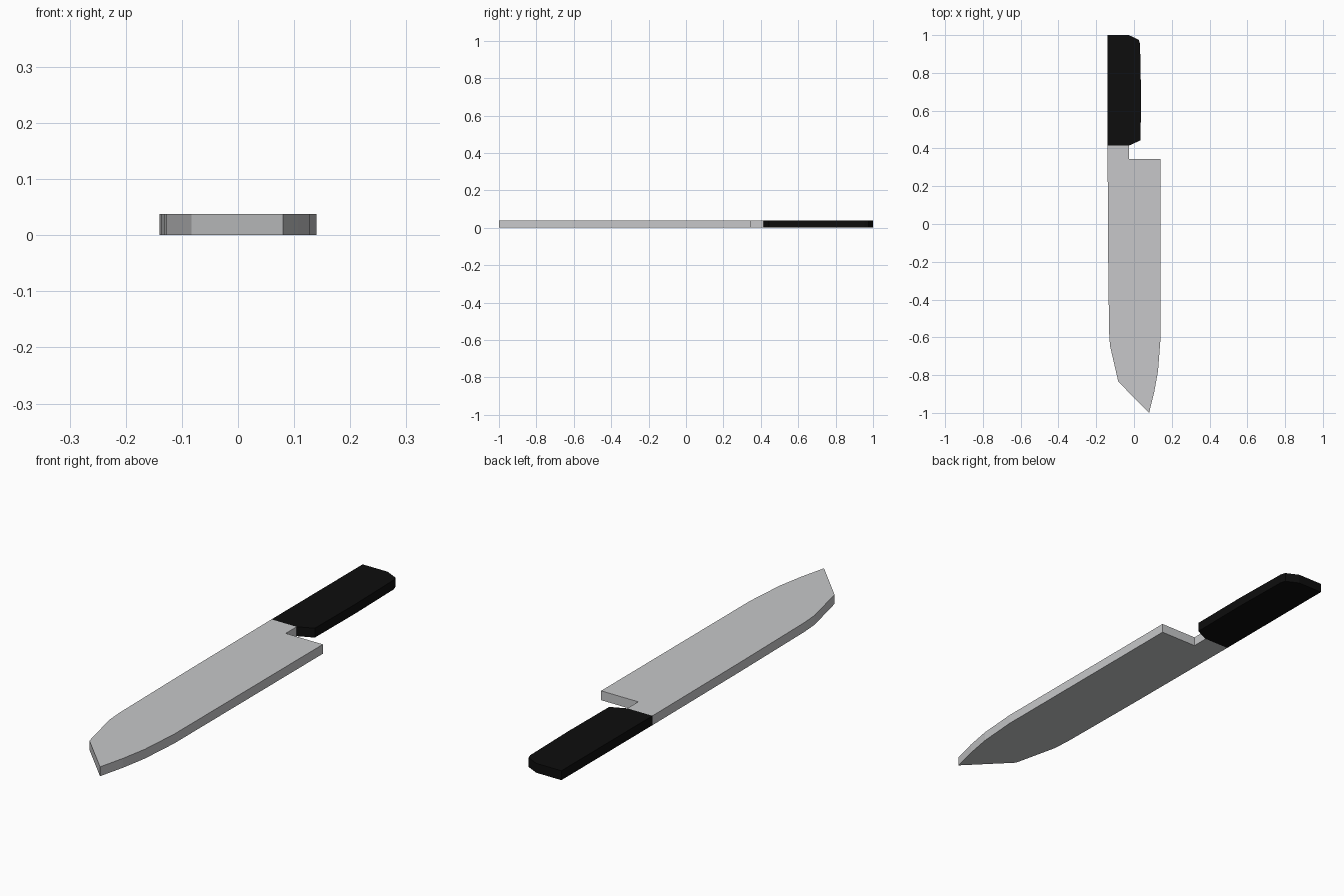
import bpy, bmesh

if "Cube" in bpy.data.objects:
    bpy.data.objects.remove(bpy.data.objects["Cube"])

T = 0.038  # thickness of the whole knife


def material(name, rgb):
    m = bpy.data.materials.new(name)
    m.diffuse_color = (*rgb, 1)
    m.use_nodes = True
    m.node_tree.nodes["Principled BSDF"].inputs["Base Color"].default_value = m.diffuse_color
    return m


def slab(name, outline, mat):
    """Extrude a counter-clockwise outline; its last-to-first edge is the open joint."""
    bm = bmesh.new()
    low = [bm.verts.new((x, y, 0)) for x, y in outline]
    top = [bm.verts.new((x, y, T)) for x, y in outline]
    bm.faces.new(low[::-1])
    bm.faces.new(top)
    for i in range(len(outline) - 1):
        bm.faces.new((low[i], low[i + 1], top[i + 1], top[i]))
    me = bpy.data.meshes.new(name)
    bm.to_mesh(me)
    bm.free()
    me.materials.append(mat)
    ob = bpy.data.objects.new(name, me)
    bpy.context.collection.objects.link(ob)
    return ob


steel = material("steel grey", (0.57, 0.575, 0.585))
black = material("handle black", (0.004, 0.004, 0.004))

# Blade with heel notch, curved edge and clipped tip
slab("blade", [
    (-0.14, 0.415), (-0.137, -0.15), (-0.132, -0.57), (-0.127, -0.645),
    (-0.083, -0.835), (0.08, -1.0), (0.107, -0.89), (0.127, -0.78),
    (0.14, -0.61), (0.14, 0.345), (-0.027, 0.345), (-0.027, 0.415)], steel)

# Handle with chamfered corners on the cutting side
slab("handle", [
    (-0.027, 0.415), (0.035, 0.443), (0.037, 0.70), (0.032, 0.955),
    (0.025, 0.975), (-0.027, 1.0), (-0.14, 1.0), (-0.14, 0.415)], black)
